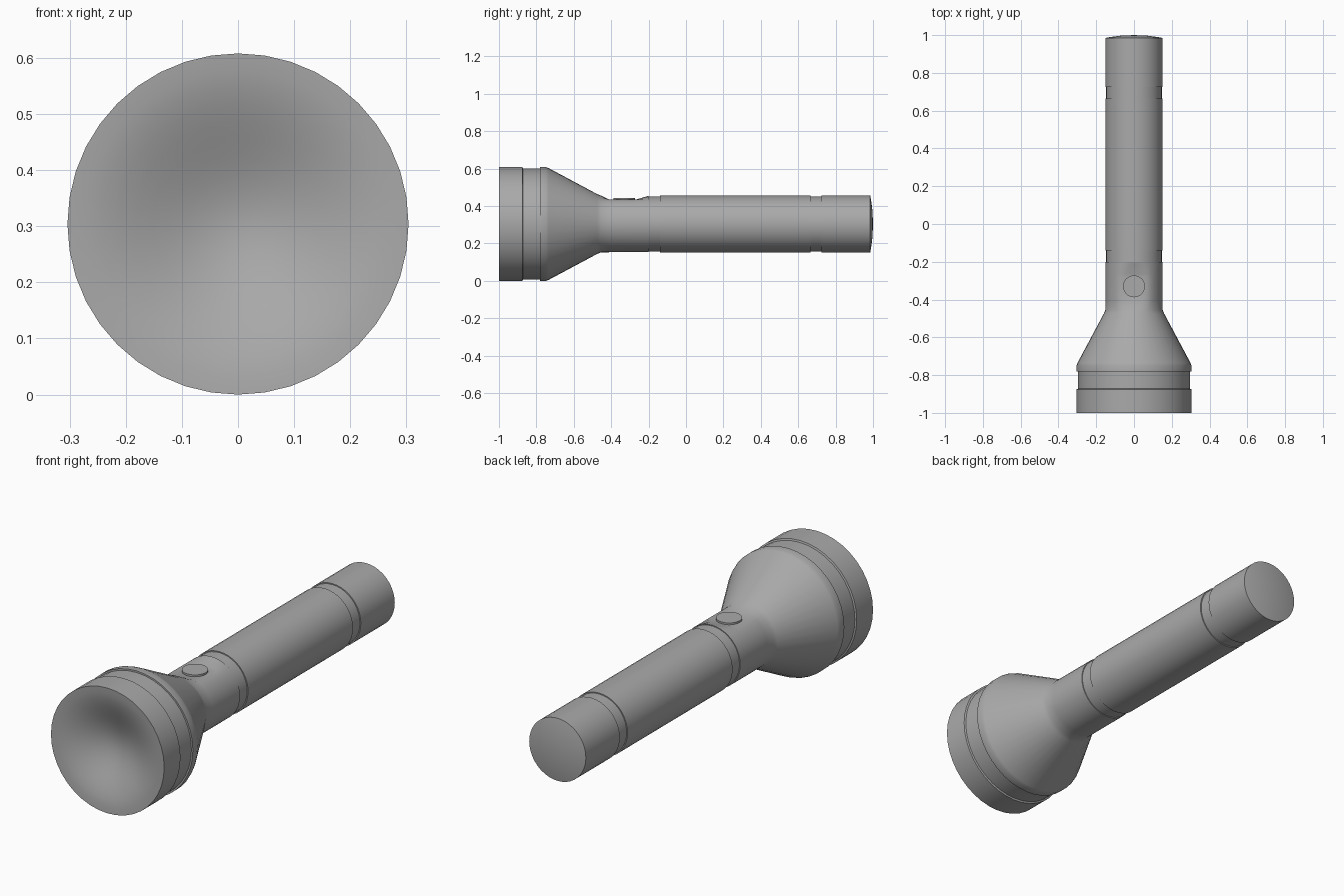
import bpy, bmesh, math

cube = bpy.data.objects.get("Cube")
if cube:
    bpy.data.objects.remove(cube, do_unlink=True)

AXIS_Z = 0.304   # height of the torch axis
SIDES = 40

grey = bpy.data.materials.new("plain grey")
grey.use_nodes = True
grey.diffuse_color = (0.4, 0.4, 0.4, 1)
grey.node_tree.nodes["Principled BSDF"].inputs["Base Color"].default_value = (0.4, 0.4, 0.4, 1)


def finish(name, bm):
    bmesh.ops.recalc_face_normals(bm, faces=bm.faces)
    mesh = bpy.data.meshes.new(name)
    bm.to_mesh(mesh)
    bm.free()
    mesh.materials.append(grey)
    mesh.shade_smooth()
    mesh.set_sharp_from_angle(angle=math.radians(32))
    obj = bpy.data.objects.new(name, mesh)
    bpy.context.collection.objects.link(obj)
    return obj


def lathe(name, profile, cap=None):
    """Turn (y, radius) points around the torch axis; cap limits height by y."""
    bm = bmesh.new()
    rings = []
    for y, r in profile:
        if r == 0:
            rings.append([bm.verts.new((0, y, AXIS_Z))] * SIDES)
            continue
        ring = []
        for i in range(SIDES):
            a = math.tau * i / SIDES
            h = r * math.cos(a)
            if cap:
                h = min(h, cap(y))
            ring.append(bm.verts.new((r * math.sin(a), y, AXIS_Z + h)))
        rings.append(ring)
    for p, q in zip(rings, rings[1:]):
        for i in range(SIDES):
            j = (i + 1) % SIDES
            corners = list(dict.fromkeys((p[i], p[j], q[j], q[i])))
            bm.faces.new(corners)
    # keep outward normals even on open shells
    finish(name, bm)


# Lens: shallow dish, flat at the centre and easing out at the rim
R = 0.304
DEPTH = 0.08
STEPS = 10
dish = [(-1 + DEPTH * 0.5 * (1 + math.cos(math.pi * i / STEPS)), R * i / STEPS)
        for i in range(STEPS + 1)]
lathe("lens_dish", dish)

# Bezel ring and the recess behind it
lathe("bezel", [(-1, R), (-0.875, R), (-0.872, 0.296), (-0.78, 0.296)])


# Head cone and neck, with a flat seat for the switch on top
def seat(y):
    if y < -0.42 or y > -0.21:
        return 1
    return 0.13 + max(0, y + 0.27) * 0.3


lathe("head", [(-0.78, 0.296), (-0.78, R), (-0.748, R), (-0.735, 0.299),
               (-0.475, 0.16), (-0.455, 0.152), (-0.41, 0.151), (-0.28, 0.151),
               (-0.265, 0.151), (-0.215, 0.151), (-0.2, 0.151), (-0.2, 0.147)], seat)

# Barrel with a groove at each end
lathe("barrel", [(-0.2, 0.147), (-0.14, 0.147), (-0.14, 0.152),
                 (0.665, 0.152), (0.665, 0.147), (0.725, 0.147)])

# Tail cap with a slightly domed end
lathe("tail_cap", [(0.725, 0.147), (0.725, 0.152), (0.985, 0.152),
                   (0.99, 0.125), (0.997, 0.07), (1, 0)])

# Round push switch
bm = bmesh.new()
bmesh.ops.create_cone(bm, cap_ends=True, segments=32, radius1=0.058, radius2=0.058, depth=0.03)
switch = finish("switch", bm)
switch.location = (0, -0.33, AXIS_Z + 0.124)
